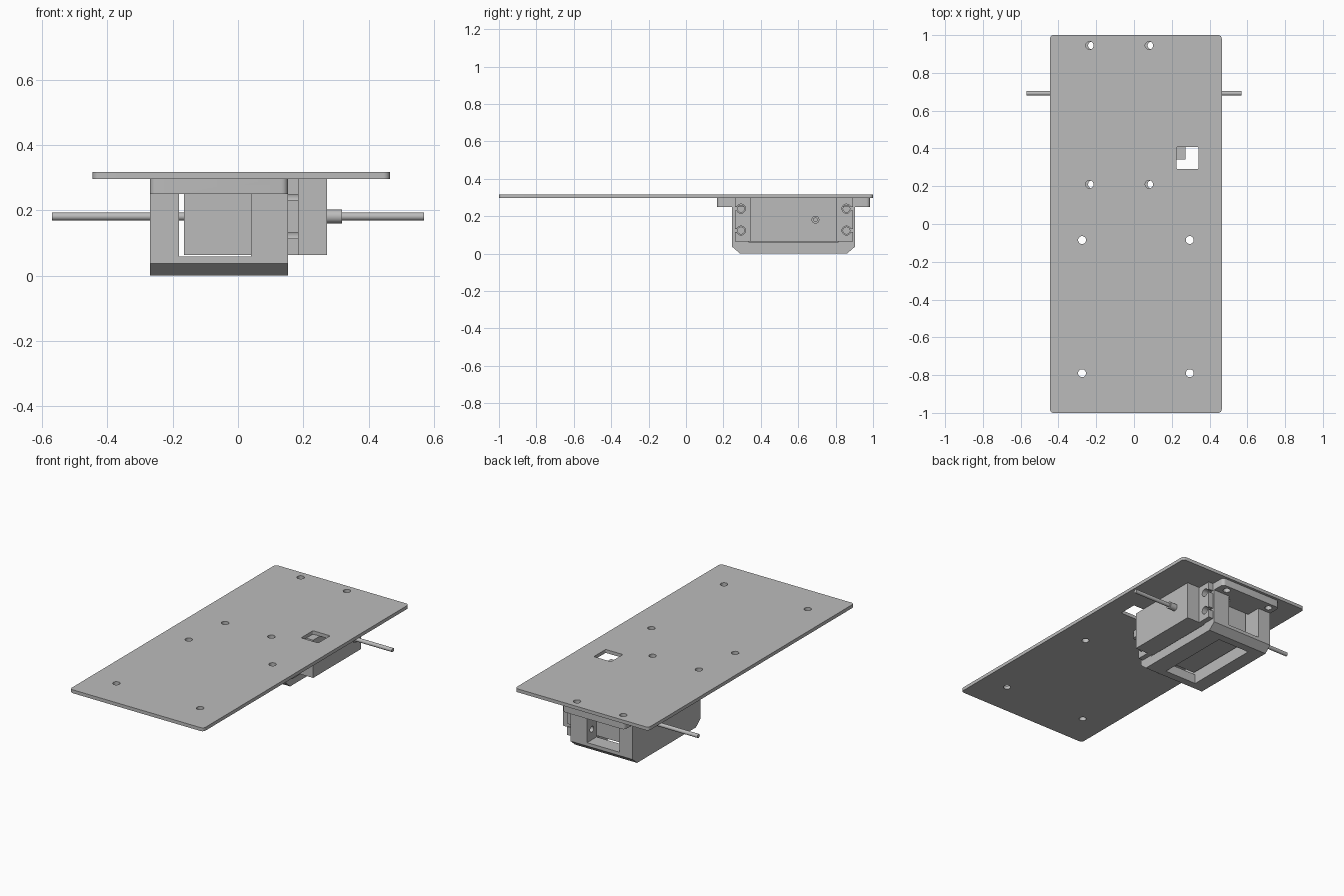
import bpy, bmesh
from mathutils import Matrix

cube = bpy.data.objects.get("Cube")
if cube:
    bpy.data.objects.remove(cube, do_unlink=True)

grey = bpy.data.materials.new("plain grey")
grey.use_nodes = True
GREY = (0.5, 0.5, 0.5, 1)
grey.diffuse_color = GREY
grey.node_tree.nodes["Principled BSDF"].inputs["Base Color"].default_value = GREY


def finish(name, bm):
    bmesh.ops.recalc_face_normals(bm, faces=bm.faces)
    mesh = bpy.data.meshes.new(name)
    bm.to_mesh(mesh)
    bm.free()
    mesh.materials.append(grey)
    obj = bpy.data.objects.new(name, mesh)
    bpy.context.collection.objects.link(obj)
    return obj


def box(name, x, y, z, corner=0):
    """Box from ranges, with optional rounded vertical edges."""
    bm = bmesh.new()
    bmesh.ops.create_cube(bm, size=1)
    for v in bm.verts:
        v.co = [r[0] if c < 0 else r[1] for c, r in zip(v.co, (x, y, z))]
    if corner:
        edges = [e for e in bm.edges if abs(e.verts[0].co.z - e.verts[1].co.z) > 0.001]
        bmesh.ops.bevel(bm, geom=edges, offset=corner, segments=6, profile=0.5, affect='EDGES')
    return finish(name, bm)


def cylinder(name, axis, centre, radius, span):
    """Cylinder along x or z; centre holds the two other coordinates."""
    bm = bmesh.new()
    bmesh.ops.create_cone(bm, cap_ends=True, segments=32, radius1=radius,
                          radius2=radius, depth=span[1] - span[0])
    mid = sum(span) / 2
    if axis == 'X':
        bm.transform(Matrix.Rotation(1.5707963, 4, 'Y'))
        bm.transform(Matrix.Translation((mid, *centre)))
    else:
        bm.transform(Matrix.Translation((*centre, mid)))
    return finish(name, bm)


def combine(target, tools, operation):
    bpy.context.view_layer.objects.active = target
    for tool in tools:
        tool.hide_render = True
        mod = target.modifiers.new("combine", 'BOOLEAN')
        mod.operation, mod.solver, mod.object = operation, 'EXACT', tool
        bpy.ops.object.modifier_apply(modifier=mod.name)
        bpy.data.objects.remove(tool, do_unlink=True)


def smooth(obj):
    bpy.ops.object.select_all(action='DESELECT')
    obj.select_set(True)
    bpy.context.view_layer.objects.active = obj
    bpy.ops.object.shade_smooth_by_angle(angle=0.55)


UNDER = 0.296                       # underside of the base plate
AXLE = (0.692, 0.181)
SCREWS = [(y, z) for y in (0.294, 0.858) for z in (0.123, 0.24)]

# Base plate with round mounting holes and a cable opening
plate = box("base_plate", (-0.445, 0.465), (-1, 1), (UNDER, 0.317), 0.02)
holes = [(x, y) for x in (-0.235, 0.08) for y in (0.21, 0.945)]
holes += [(x, y) for x in (-0.275, 0.295) for y in (-0.79, -0.085)]
cutters = [cylinder("cutter", 'Z', h, 0.021, (0.2, 0.4)) for h in holes]
cutters.append(box("cutter", (0.225, 0.342), (0.292, 0.407), (0.2, 0.4), 0.006))
combine(plate, cutters, 'DIFFERENCE')

# Motor bracket: chamfered block with mounting flanges
bm = bmesh.new()
profile = [(0.246, UNDER), (0.246, 0.037), (0.289, 0), (0.861, 0), (0.904, 0.037), (0.904, UNDER)]
face = bm.faces.new([bm.verts.new((-0.27, y, z)) for y, z in profile])
side = bmesh.ops.extrude_face_region(bm, geom=[face])
bmesh.ops.translate(bm, vec=(0.423, 0, 0),
                    verts=[g for g in side["geom"] if isinstance(g, bmesh.types.BMVert)])
bracket = finish("motor_bracket", bm)
combine(bracket, [box("flange", (-0.27, 0.153), (0.166, 0.984), (0.25, UNDER), 0.02)], 'UNION')

# Bracket cavity, end windows, floor slot, and screw holes
cutters = [
    box("cutter", (-0.18, 0.3), (0.336, 0.812), (0.058, 0.4)),
    box("cutter", (-0.18, 0.04), (0.1, 1.1), (0.058, 0.25)),
    box("cutter", (-0.18, 0.04), (0.336, 0.812), (-0.1, 0.2)),
]
cutters += [cylinder("cutter", 'X', s, 0.018, (0.0, 0.3)) for s in SCREWS]
cutters += [cylinder("cutter", 'Z', (x, y), 0.021, (0.2, 0.4))
            for x in (-0.222, 0.093) for y in (0.21, 0.945)]
combine(bracket, cutters, 'DIFFERENCE')

# Motor body with a slotted mounting tab
motor = box("motor_body", (-0.165, 0.272), (0.342, 0.807), (0.0635, UNDER))
combine(motor, [box("tab", (0.1535, 0.185), (0.262, 0.893), (0.0635, UNDER))], 'UNION')
cutters = [cylinder("cutter", 'X', s, 0.024, (0.12, 0.22)) for s in SCREWS]
for y, z in SCREWS:
    reach = (0.2, y) if y < 0.5 else (y, 0.95)
    cutters.append(box("cutter", (0.12, 0.22), reach, (z - 0.009, z + 0.009)))
combine(motor, cutters, 'DIFFERENCE')

# Axles and hub
hub = cylinder("axle_hub", 'X', AXLE, 0.021, (0.27, 0.318))
right_axle = cylinder("right_axle", 'X', AXLE, 0.012, (-0.57, -0.164))
left_axle = cylinder("left_axle", 'X', AXLE, 0.012, (0.317, 0.57))

for obj in (plate, bracket, motor, hub, right_axle, left_axle):
    smooth(obj)
